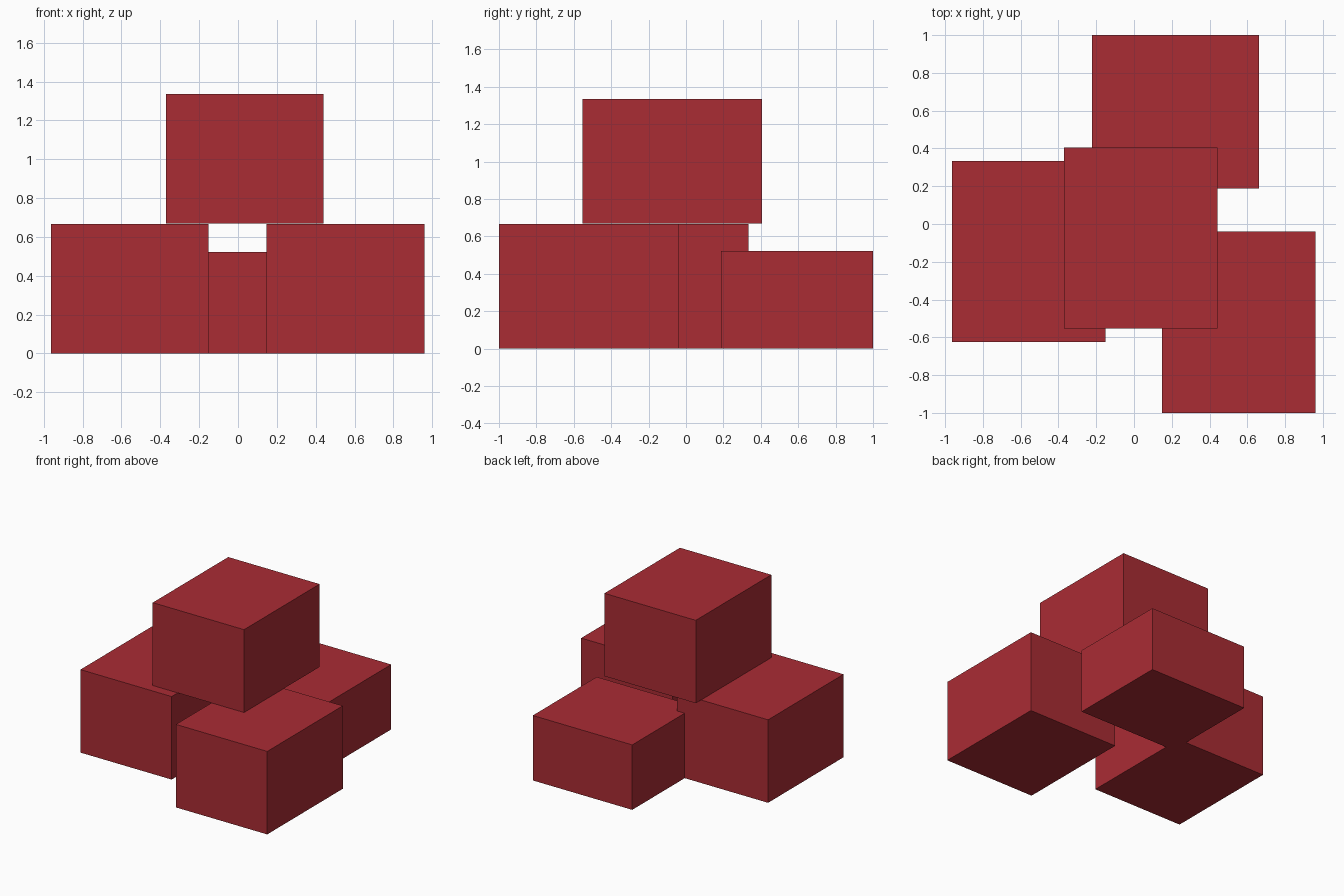
import bpy
import bmesh
from mathutils import Matrix, Vector

if "Cube" in bpy.data.objects:
    bpy.data.objects.remove(bpy.data.objects["Cube"])

red = bpy.data.materials.new("brick red")
red.diffuse_color = (0.40, 0.025, 0.034, 1)
red.use_nodes = True
red.node_tree.nodes["Principled BSDF"].inputs["Base Color"].default_value = red.diffuse_color


def box(name, lo, hi):
    lo, hi = Vector(lo), Vector(hi)
    bm = bmesh.new()
    bmesh.ops.create_cube(bm, size=1, matrix=Matrix.Translation((lo + hi) / 2)
                          @ Matrix.Diagonal((*(hi - lo), 1)))
    mesh = bpy.data.meshes.new(name)
    bm.to_mesh(mesh)
    bm.free()
    mesh.materials.append(red)
    obj = bpy.data.objects.new(name, mesh)
    bpy.context.collection.objects.link(obj)


# Three blocks on the ground
box("left_block", (-0.963, -0.625, 0), (-0.152, 0.333, 0.667))
box("right_block", (0.148, -1.0, 0), (0.96, -0.04, 0.667))
box("back_block", (-0.222, 0.188, 0), (0.662, 1.0, 0.522))
# Block resting on top
box("top_block", (-0.371, -0.553, 0.67), (0.441, 0.406, 1.336))
